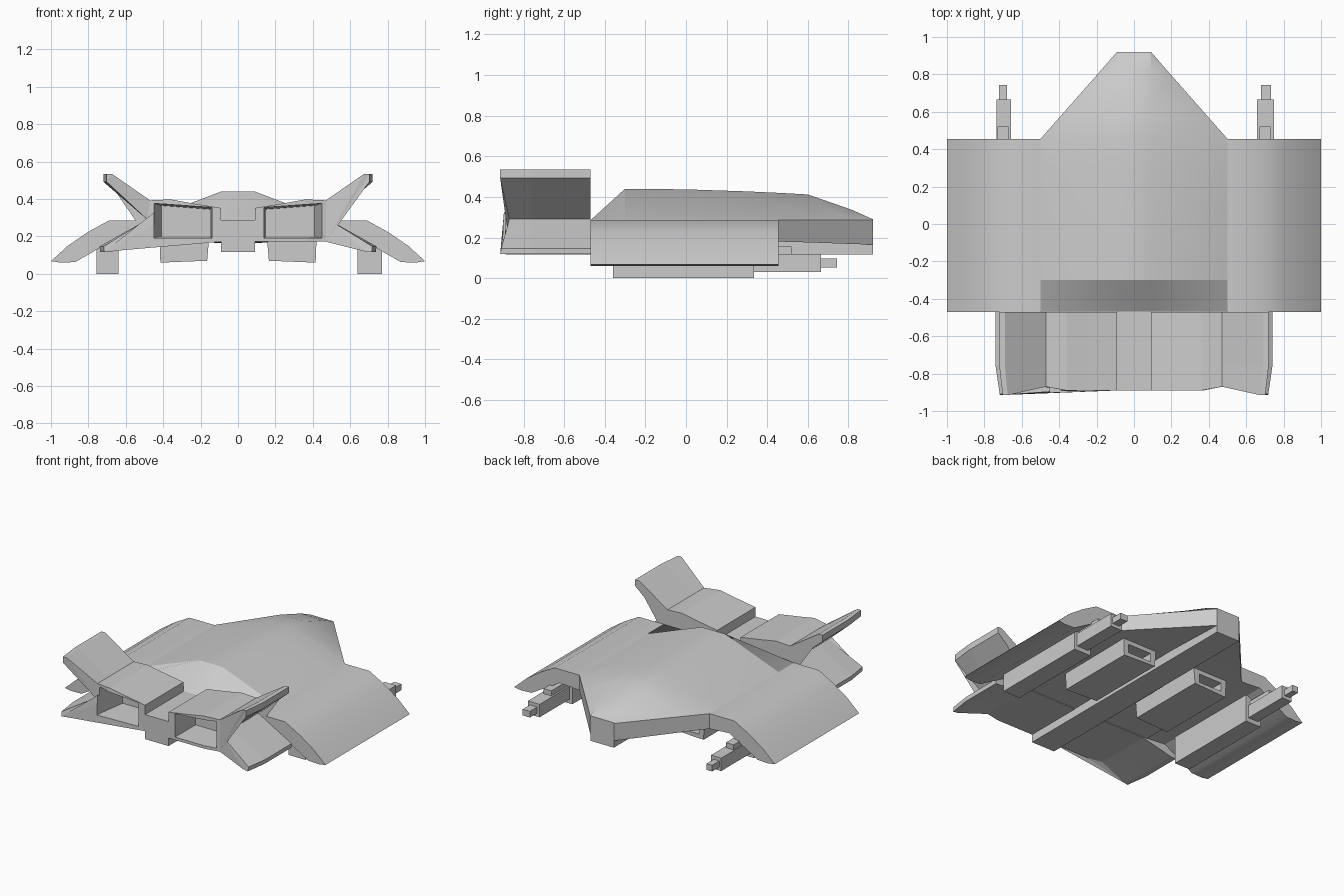
import bpy, bmesh, math

if "Cube" in bpy.data.objects:
    bpy.data.objects.remove(bpy.data.objects["Cube"])


def loft(name, rings, smooth=None):
    """Skin a list of equal-length closed rings and cap both ends."""
    bm = bmesh.new()
    loops = [[bm.verts.new(p) for p in r] for r in rings]
    n = len(loops[0])
    for a, b in zip(loops, loops[1:]):
        for i in range(n):
            j = (i + 1) % n
            bm.faces.new((a[i], a[j], b[j], b[i]))
    caps = [bm.faces.new(loops[0]), bm.faces.new(loops[-1])]
    bmesh.ops.triangulate(bm, faces=caps)
    bmesh.ops.recalc_face_normals(bm, faces=bm.faces)
    me = bpy.data.meshes.new(name)
    bm.to_mesh(me)
    bm.free()
    ob = bpy.data.objects.new(name, me)
    bpy.context.collection.objects.link(ob)
    if smooth:
        activate(ob)
        bpy.ops.object.shade_smooth_by_angle(angle=math.radians(smooth))
    return ob


def activate(ob):
    bpy.ops.object.select_all(action='DESELECT')
    ob.select_set(True)
    bpy.context.view_layer.objects.active = ob


def prism(name, profile, y0, y1, s=1, smooth=None):
    """Extrude an x-z profile along y; s mirrors it in x."""
    return loft(name, [[(s * x, y, z) for x, z in profile] for y in (y0, y1)], smooth)


def box(name, x0, x1, y0, y1, z0, z1, s=1):
    return prism(name, [(x0, z0), (x1, z0), (x1, z1), (x0, z1)], y0, y1, s)


def cut(ob, cutter):
    m = ob.modifiers.new("recess", 'BOOLEAN')
    m.object, m.operation, m.solver = cutter, 'DIFFERENCE', 'EXACT'
    cutter.hide_render = True
    activate(ob)
    bpy.ops.object.modifier_apply(modifier=m.name)
    bpy.data.objects.remove(cutter)


# Fuselage: y, half width, ridge height, belly height
stations = [(-.468, .5, .287, .175), (-.3, .5, .44, .175), (0, .5, .437, .175),
            (.3, .5, .427, .178), (.455, .5, .42, .18), (.6, .372, .412, .176),
            (.82, .178, .335, .168), (.92, .091, .29, .165)]
rings = []
for y, w, h, b in stations:
    half = [(.09, h), (w, .285), (w, b)]
    rings.append([(x, y, z) for x, z in half] + [(-x, y, z) for x, z in reversed(half)])
loft("fuselage", rings, 25)

# Keel beam from nose to tail, taller behind the fuselage
box("keel", -.09, .09, -.47, .92, .117, .2)
box("tail_beam", -.09, .09, -.89, -.468, .117, .287)

wing = [(.5, .285), (.69, .285), (.80, .225), (.91, .15), (1, .068),
        (.95, .06), (.87, .063), (.65, .19), (.5, .18)]

# Tail nacelle with X fins: x, z, rear-end y, rear-end x shift
nacelle = [(.09, .352, -.89, 0), (.25, .378, -.89, 0), (.36, .398, -.89, 0),
           (.47, .393, -.87, 0), (.69, .535, -.915, -.015), (.72, .535, -.915, -.018),
           (.72, .492, -.915, -.018), (.485, .29, -.87, 0), (.74, .147, -.91, -.022),
           (.738, .118, -.915, -.022), (.70, .118, -.91, -.015), (.47, .172, -.87, 0),
           (.37, .172, -.89, 0), (.09, .172, -.89, 0)]
exhaust_mouth = [(.14, .355), (.45, .377), (.45, .192), (.14, .192)]
exhaust_back = [(.15, .345), (.41, .365), (.41, .2), (.15, .2)]
intake = [(.155, .19), (.165, .07), (.415, .06), (.42, .19)]

for s, side in ((1, "right"), (-1, "left")):
    prism("wing_" + side, wing, -.47, .455, s, 32)

    # Tail nacelle and its recessed exhaust
    body = loft("tail_nacelle_" + side, [
        [(s * x, -.47, z) for x, z, e, d in nacelle],
        [(s * x, -.76, z) for x, z, e, d in nacelle],
        [(s * (x + d), e, z) for x, z, e, d in nacelle]])
    cut(body, loft("exhaust_cutter", [
        [(s * x, -.95, z) for x, z in exhaust_mouth],
        [(s * x, -.88, z) for x, z in exhaust_mouth],
        [(s * x, -.68, z) for x, z in exhaust_back]]))

    # Belly intake with an opening at the front
    pod = prism("intake_" + side, intake, -.17, .4, s)
    cut(pod, box("intake_cutter", .2, .38, .28, .5, .09, .15, s))

    # Gun under the wing; the right one is slightly wider
    k = .006 * s
    box("gun_pod_" + side, .638, .763 + k, -.36, .335, 0, .19, s)
    box("gun_body_" + side, .658, .742 + k, .33, .665, .03, .12, s)
    box("gun_mount_" + side, .67, .73, .33, .52, .115, .155, s)
    box("gun_barrel_" + side, .678, .727 + k, .66, .743, .053, .096, s)
